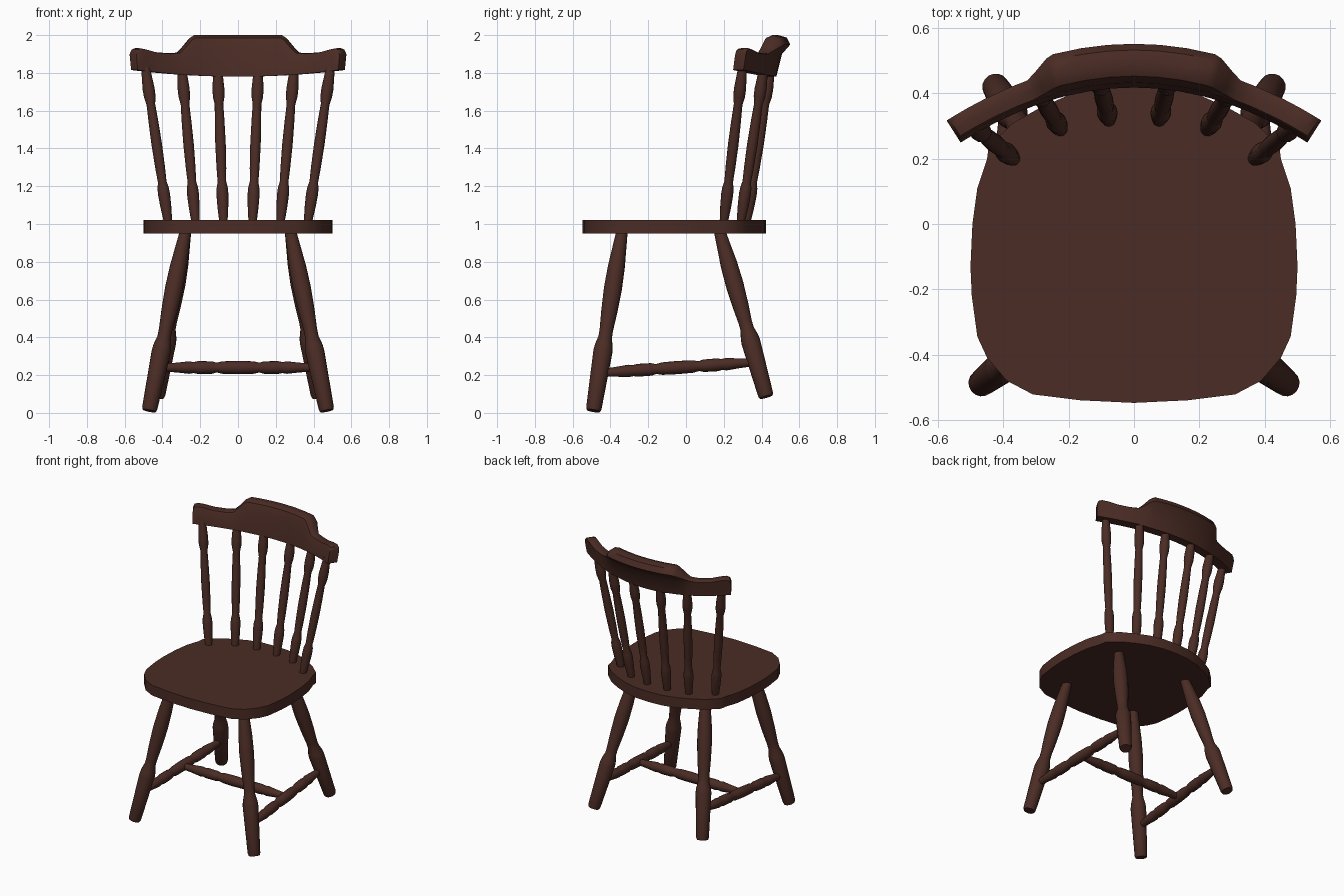
import bpy, bmesh, math
from mathutils import Vector

if "Cube" in bpy.data.objects:
    bpy.data.objects.remove(bpy.data.objects["Cube"])

wood = bpy.data.materials.new("dark brown wood")
wood.diffuse_color = (0.07, 0.025, 0.018, 1)
wood.use_nodes = True
wood.node_tree.nodes["Principled BSDF"].inputs["Base Color"].default_value = wood.diffuse_color


def finish(name, bm, angle=40):
    bmesh.ops.recalc_face_normals(bm, faces=bm.faces)
    me = bpy.data.meshes.new(name)
    bm.to_mesh(me)
    bm.free()
    me.materials.append(wood)
    ob = bpy.data.objects.new(name, me)
    bpy.context.collection.objects.link(ob)
    bpy.ops.object.select_all(action='DESELECT')
    ob.select_set(True)
    bpy.context.view_layer.objects.active = ob
    bpy.ops.object.shade_smooth_by_angle(angle=math.radians(angle))
    return ob


def loft(name, rings, angle=40):
    """Skin a row of equal closed rings and cap both ends."""
    bm = bmesh.new()
    vs = [[bm.verts.new(p) for p in r] for r in rings]
    n = len(rings[0])
    for a, b in zip(vs, vs[1:]):
        for i in range(n):
            j = (i + 1) % n
            bm.faces.new((a[i], a[j], b[j], b[i]))
    bm.faces.new(vs[0])
    bm.faces.new(vs[-1])
    return finish(name, bm, angle)


def turned(name, p0, p1, profile, sides=16):
    """Turned rod from p0 to p1; profile is (fraction, radius)."""
    p0, p1 = Vector(p0), Vector(p1)
    q = (p1 - p0).to_track_quat('Z', 'Y')
    rings = []
    for t, r in profile:
        c = p0.lerp(p1, t)
        rings.append([c + q @ Vector((r * math.cos(2 * math.pi * i / sides),
                                      r * math.sin(2 * math.pi * i / sides), 0))
                      for i in range(sides)])
    return loft(name, rings)


# seat: rounded shield outline, mirrored
half = [(0, -.548), (.165, -.54), (.31, -.522), (.39, -.48), (.45, -.41), (.48, -.345),
        (.497, -.22), (.501, -.13), (.495, 0), (.48, .11), (.45, .2), (.445, .24),
        (.37, .31), (.29, .355), (.2, .395), (.1, .418), (0, .424)]
outline = half + [(-x, y) for x, y in half[-2:0:-1]]
loft("seat", [[(x, y, z) for x, y in outline] for z in (.95, 1.022)])

# legs, side stretchers and back spindles, both sides
LEG = [(0, .036), (.015, .041), (.2, .047), (.33, .051), (.36, .048), (.41, .036), (.45, .036),
       (.55, .043), (.68, .048), (.8, .045), (1, .03)]
bar = [(0, .02), (.1, .026), (.18, .033), (.21, .029), (.24, .034), (.33, .033), (.36, .026),
       (.4, .033)]
BAR = bar + [(.5, .035)] + [(1 - t, r) for t, r in reversed(bar)]
SPINDLE = [(0, .022), (.1, .029), (.18, .032), (.22, .03), (.26, .023), (.35, .026), (.5, .028),
           (.65, .026), (.76, .023), (.81, .031), (.86, .032), (1, .023)]
for side, s in (("right", 1), ("left", -1)):
    turned("front_leg_" + side, (s * .47, -.49, .011), (s * .277, -.338, .965), LEG)
    turned("back_leg_" + side, (s * .427, .425, .085), (s * .277, .177, .965), LEG)
    turned("side_stretcher_" + side, (s * .428, -.45, .212), (s * .39, .36, .268), BAR)
    for i, (bx, by, tx, ty) in enumerate([(.077, .32, .108, .448), (.225, .29, .298, .412),
                                          (.37, .2, .49, .3)]):
        turned(f"spindle_{side}_{i + 1}", (s * bx, by, 1.01), (s * tx, ty, 1.83), SPINDLE)

# cross stretcher between the side stretchers
turned("cross_stretcher", (-.405, -.04, .24), (.405, -.04, .24), BAR)


# crest rail: block section blending to a backward roll in the middle
def section(x, zt, r):
    zb = 1.78 + .035 * (x / .53) ** 2
    y = .418 - .168 * (x / .53) ** 2
    nrm = Vector((2 * .168 * x / .53 ** 2, 1, 0)).normalized()
    flat = [(0, zb), (.012, zt - .012), (.018, zt - .003), (.045, zt), (.074, zt - .001),
            (.08, zt - .006), (.079, zt - .012), (.065, zb)]
    roll = [(0, zb), (.015, 1.93), (.035, 1.985), (.07, 2.0), (.115, 1.987), (.134, 1.95),
            (.09, 1.9), (.06, zb)]
    return [Vector((x, y, 0)) + nrm * (a * (1 - r) + c * r)
            + Vector((0, 0, b * (1 - r) + d * r))
            for (a, b), (c, d) in zip(flat, roll)]


stations = [(0, 1.91, 1), (.07, 1.91, 1), (.14, 1.91, 1), (.215, 1.91, 1), (.235, 1.91, .85),
            (.27, 1.91, .35), (.3, 1.908, 0), (.35, 1.904, 0), (.42, 1.91, 0),
            (.47, 1.925, 0), (.505, 1.932, 0), (.523, 1.925, 0), (.531, 1.905, 0)]
row = [(-x, z, r) for x, z, r in reversed(stations[1:])] + stations
loft("crest_rail", [section(*st) for st in row], 45)
